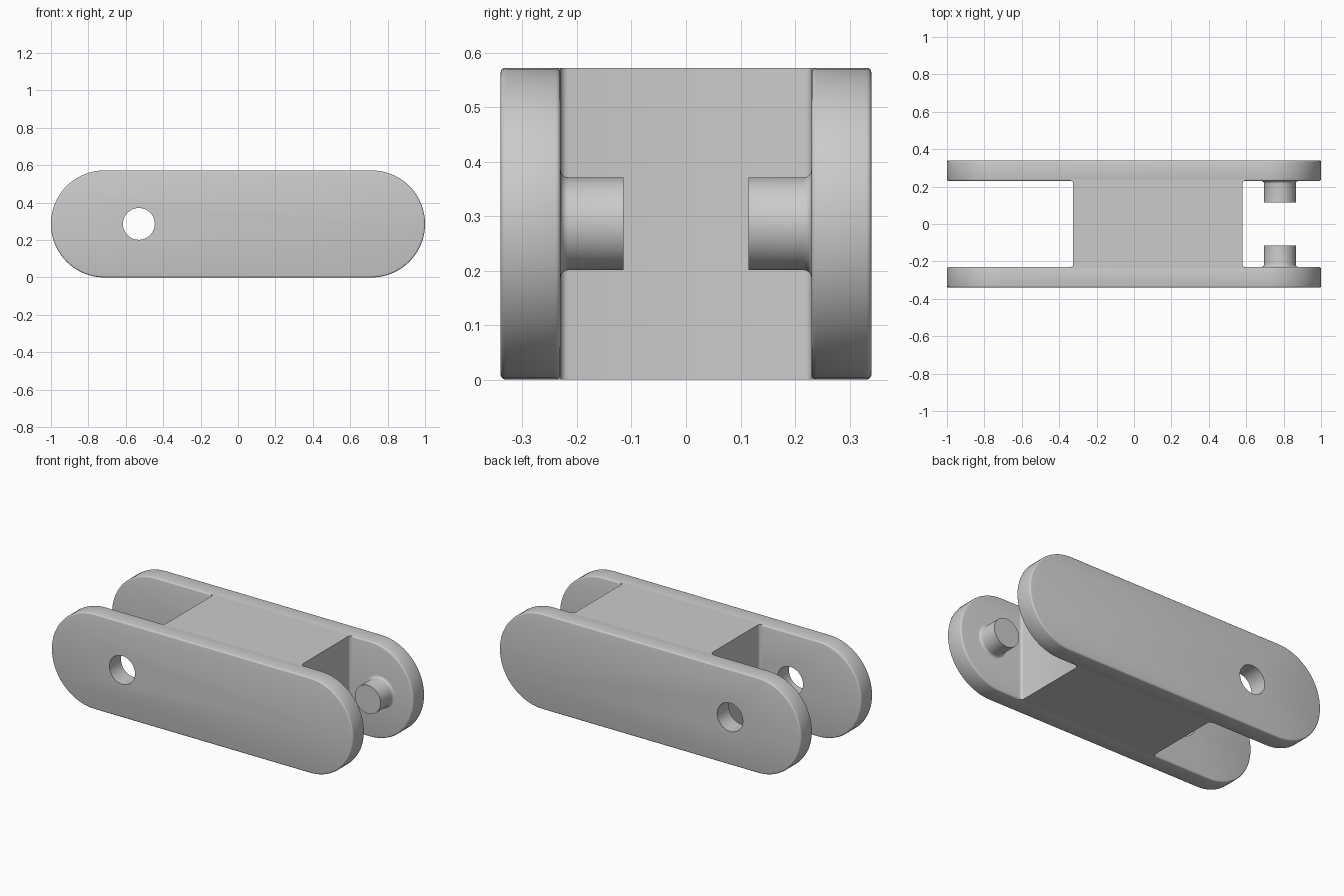
import bpy, bmesh, math
from mathutils import Matrix, Vector

cube = bpy.data.objects.get("Cube")
if cube:
    bpy.data.objects.remove(cube, do_unlink=True)

HEIGHT = 0.572
R = HEIGHT / 2
INNER, OUTER = 0.23, 0.34        # side plate faces in y
HOLE_X, PIN_X, PIN_R = -0.53, 0.78, 0.085
FILLET = 0.014

grey = bpy.data.materials.new("plain grey")
grey.use_nodes = True
colour = (0.6, 0.6, 0.6, 1)
grey.diffuse_color = colour
grey.node_tree.nodes["Principled BSDF"].inputs["Base Color"].default_value = colour


def arc(cx, cy, r, start, end, steps):
    angles = [math.radians(start + (end - start) * i / steps) for i in range(steps + 1)]
    return [(cx + r * math.cos(a), cy + r * math.sin(a)) for a in angles]


def make(name, bm):
    bmesh.ops.recalc_face_normals(bm, faces=bm.faces)
    mesh = bpy.data.meshes.new(name)
    bm.to_mesh(mesh)
    bm.free()
    mesh.materials.append(grey)
    ob = bpy.data.objects.new(name, mesh)
    bpy.context.collection.objects.link(ob)
    return ob


def extrude(points, offset):
    bm = bmesh.new()
    face = bm.faces.new([bm.verts.new(p) for p in points])
    new = bmesh.ops.extrude_face_region(bm, geom=[face])["geom"]
    bmesh.ops.translate(bm, vec=offset, verts=[v for v in new if isinstance(v, bmesh.types.BMVert)])
    return bm


def smooth(ob):
    bpy.ops.object.select_all(action="DESELECT")
    ob.select_set(True)
    bpy.context.view_layer.objects.active = ob
    bpy.ops.object.shade_smooth_by_angle(angle=math.radians(35))


# Cutter for the pivot holes through both plates
bm = bmesh.new()
bmesh.ops.create_cone(bm, cap_ends=True, segments=64, radius1=PIN_R, radius2=PIN_R, depth=1,
                      matrix=Matrix.Translation((HOLE_X, 0, R)) @ Matrix.Rotation(math.pi / 2, 4, "X"))
cutter = make("hole_cutter", bm)
cutter.hide_render = True
cutter.hide_viewport = True
cutter.display_type = "WIRE"

outline = arc(1 - R, R, R, -90, 90, 40) + arc(R - 1, R, R, 90, 270, 40)

for side, label in ((1, "back"), (-1, "front")):
    # Rounded side plate with softened rims and a pivot hole
    bm = extrude([(x, side * INNER, z) for x, z in outline], (0, side * (OUTER - INNER), 0))
    rims = [e for e in bm.edges if abs(e.verts[0].co.y - e.verts[1].co.y) < 0.001]
    bmesh.ops.bevel(bm, geom=rims, offset=0.009, segments=3, profile=0.5, affect="EDGES")
    plate = make(label + "_side_plate", bm)
    cut = plate.modifiers.new("pivot hole", "BOOLEAN")
    cut.object = cutter
    cut.solver = "EXACT"
    smooth(plate)

    # Inward pin, lathed with a filleted foot
    profile = [(0, 0.115), (PIN_R, 0.115)]
    profile += arc(PIN_R + FILLET, INNER - FILLET, FILLET, 180, 90, 4)
    profile.append((PIN_R + FILLET, INNER + 0.005))
    bm = bmesh.new()
    verts = [bm.verts.new((PIN_X + r, side * y, R)) for r, y in profile]
    edges = [bm.edges.new(pair) for pair in zip(verts, verts[1:])]
    bmesh.ops.spin(bm, geom=verts + edges, cent=(PIN_X, 0, R), axis=(0, 1, 0),
                   angle=math.tau, steps=64, use_duplicate=False)
    bmesh.ops.remove_doubles(bm, verts=bm.verts, dist=0.0002)
    smooth(make(label + "_pin", bm))

# Centre block, flaring into the plates at its four corners
left, right, edge = -0.325, 0.58, INNER + 0.009
f = FILLET
section = [(right + f, edge)] + arc(right + f, INNER - f, f, 90, 180, 4)
section += [(x, -y) for x, y in reversed(section)]
far = [(left - f, -edge)] + arc(left - f, f - INNER, f, -90, 0, 4)
far += [(x, -y) for x, y in reversed(far)]
bm = extrude([(x, y, 0) for x, y in section + far], (0, 0, HEIGHT))
smooth(make("centre_block", bm))
